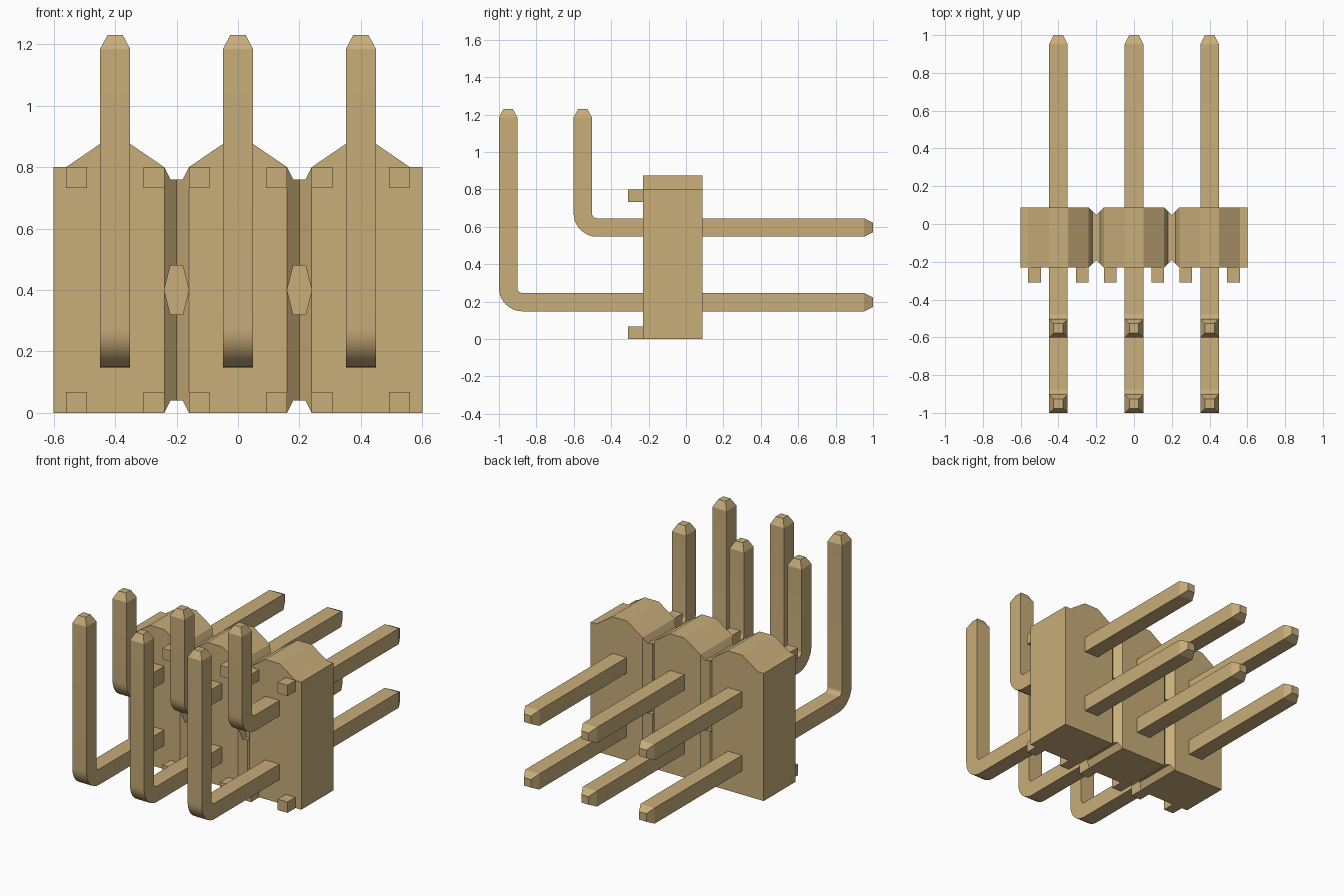
import bpy, bmesh, math
from mathutils import Vector

if "Cube" in bpy.data.objects:
    bpy.data.objects.remove(bpy.data.objects["Cube"], do_unlink=True)

# Single flat tan colour
tan = bpy.data.materials.new("tan")
tan.use_nodes = True
COLOR = (0.58, 0.42, 0.195, 1)
tan.diffuse_color = COLOR
tan.node_tree.nodes["Principled BSDF"].inputs["Base Color"].default_value = COLOR

PITCH = 0.4
FRONT, BACK = -0.23, 0.087
HALF = 0.049          # half thickness of a pin


def finish(name, bm):
    bmesh.ops.recalc_face_normals(bm, faces=bm.faces)
    mesh = bpy.data.meshes.new(name)
    bm.to_mesh(mesh)
    bm.free()
    mesh.materials.append(tan)
    obj = bpy.data.objects.new(name, mesh)
    bpy.context.collection.objects.link(obj)
    return obj


def prism(name, points, depth):
    """Extrude a planar outline of 3D points along a vector."""
    bm = bmesh.new()
    face = bm.faces.new([bm.verts.new(p) for p in points])
    new = bmesh.ops.extrude_face_region(bm, geom=[face])["geom"]
    bmesh.ops.translate(bm, vec=depth,
                        verts=[v for v in new if isinstance(v, bmesh.types.BMVert)])
    return finish(name, bm)


def cut(target, cutter):
    mod = target.modifiers.new("cut", 'BOOLEAN')
    mod.operation = 'DIFFERENCE'
    mod.solver = 'EXACT'
    mod.object = cutter
    bpy.context.view_layer.objects.active = target
    bpy.ops.object.modifier_apply(modifier=mod.name)
    bpy.data.objects.remove(cutter, do_unlink=True)


# Housing outline: three peaked blocks joined by notched webs
top = [(-0.6, 0.8), (-0.56, 0.8)]
for cx in (-PITCH, 0, PITCH):
    if cx > -PITCH:
        top += [(cx - 0.22, 0.76), (cx - 0.18, 0.76), (cx - 0.16, 0.8)]
        top.pop(-3)
    top += [(cx - 0.05, 0.875), (cx + 0.05, 0.875), (cx + 0.16, 0.8)]
    if cx < PITCH:
        top += [(cx + 0.18, 0.76)]
top[-1] = (0.56, 0.8)
top.append((0.6, 0.8))
bottom = [(0.6, 0)]
for gx in (0.2, -0.2):
    bottom += [(gx + 0.04, 0), (gx + 0.02, 0.04), (gx - 0.02, 0.04), (gx - 0.04, 0)]
bottom.append((-0.6, 0))
housing = prism("housing", [(x, FRONT, z) for x, z in top + bottom],
                (0, BACK - FRONT, 0))

# V grooves front and back, with a hexagonal recess at mid height
for gx in (-0.2, 0.2):
    for y, s in ((FRONT, 1), (BACK, -1)):
        groove = [(gx - 0.05, y - s * 0.01, -0.1), (gx + 0.05, y - s * 0.01, -0.1),
                  (gx, y + s * 0.04, -0.1)]
        cut(housing, prism("groove_cutter", groove, (0, 0, 1.2)))
        hexagon = [(-0.04, 0.4), (-0.02, 0.48), (0.02, 0.48),
                   (0.04, 0.4), (0.02, 0.32), (-0.02, 0.32)]
        cut(housing, prism("recess_cutter",
                           [(gx + x, y - s * 0.02, z) for x, z in hexagon],
                           (0, s * 0.08, 0)))

# Small standoff pegs on the front corners of each block
for i, cx in enumerate((-PITCH, 0, PITCH)):
    for side in (-1, 1):
        outer = 0.16
        for level, z in (("lower", 0), ("upper", 0.732)):
            x0, x1 = cx + side * outer, cx + side * (outer - 0.068)
            outline = [(x0, -0.31, z), (x1, -0.31, z),
                       (x1, -0.31, z + 0.068), (x0, -0.31, z + 0.068)]
            prism(f"{level}_peg_{i}_{'left' if side > 0 else 'right'}",
                  outline, (0, 0.31 + FRONT, 0))


def pin(name, cx, y_leg, z_arm):
    """Square bent pin swept from the back tip to the upright tip."""
    r = 0.077
    # stations: y, z, sweep angle, cross-section half size
    path = [(1.0, z_arm, 0, 0.025), (0.952, z_arm, 0, HALF)]
    for k in range(11):
        a = math.pi / 2 * k / 10
        path.append((y_leg + r - r * math.sin(a), z_arm + r - r * math.cos(a), a, HALF))
    path += [(y_leg, 1.185, math.pi / 2, HALF), (y_leg, 1.23, math.pi / 2, 0.025)]
    bm = bmesh.new()
    rings = []
    for y, z, a, h in path:
        normal = Vector((0, math.sin(a), math.cos(a)))
        centre = Vector((cx, y, z))
        rings.append([bm.verts.new(centre + Vector((sx * h, 0, 0)) + normal * sn * h)
                      for sx, sn in ((-1, -1), (1, -1), (1, 1), (-1, 1))])
    for a, b in zip(rings, rings[1:]):
        for k in range(4):
            bm.faces.new((a[k], a[(k + 1) % 4], b[(k + 1) % 4], b[k]))
    bm.faces.new(rings[0])
    bm.faces.new(rings[-1])
    obj = finish(name, bm)
    bpy.ops.object.select_all(action='DESELECT')
    obj.select_set(True)
    bpy.context.view_layer.objects.active = obj
    bpy.ops.object.shade_smooth_by_angle(angle=math.radians(25))


# Two rows of right-angle pins
for i, cx in enumerate((-PITCH, 0, PITCH)):
    pin(f"lower_pin_{i}", cx, -0.951, 0.197)
    pin(f"upper_pin_{i}", cx, -0.552, 0.596)
